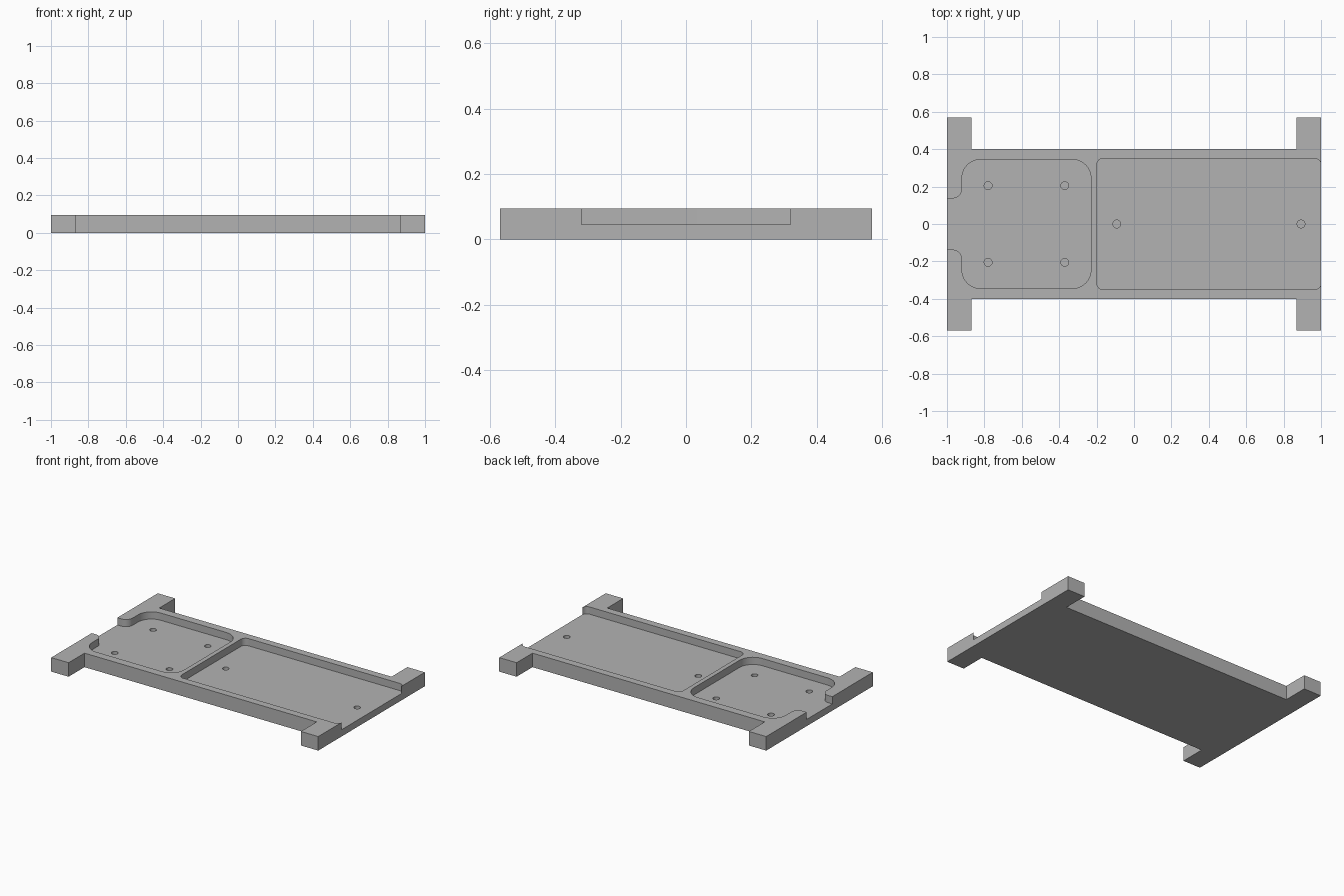
import bpy, bmesh, math
from mathutils import Vector

HEIGHT = 0.095
POCKET_FLOOR = 0.046
HOLE_FLOOR = 0.015

if "Cube" in bpy.data.objects:
    bpy.data.objects.remove(bpy.data.objects["Cube"], do_unlink=True)

grey = bpy.data.materials.new("machined grey")
grey.use_nodes = True
colour = (0.45, 0.45, 0.45, 1)
grey.diffuse_color = colour
grey.node_tree.nodes["Principled BSDF"].inputs["Base Color"].default_value = colour


def fillet(corners, steps=12):
    """Outline from right-angled corners (x, y, radius)."""
    outline = []
    for i, (x, y, r) in enumerate(corners):
        p = Vector((x, y))
        if r == 0:
            outline.append(p)
            continue
        u = (Vector(corners[i - 1][:2]) - p).normalized()
        v = (Vector(corners[(i + 1) % len(corners)][:2]) - p).normalized()
        for k in range(steps + 1):
            t = math.pi / 2 * k / steps
            outline.append(p + r * ((1 - math.sin(t)) * u + (1 - math.cos(t)) * v))
    return outline


def prism(name, outline, bottom, top):
    """Solid made by extruding a flat outline upward."""
    bm = bmesh.new()
    face = bm.faces.new([bm.verts.new((p[0], p[1], bottom)) for p in outline])
    raised = bmesh.ops.extrude_face_region(bm, geom=[face])["geom"]
    verts = [g for g in raised if isinstance(g, bmesh.types.BMVert)]
    bmesh.ops.translate(bm, vec=(0, 0, top - bottom), verts=verts)
    bmesh.ops.recalc_face_normals(bm, faces=bm.faces)
    mesh = bpy.data.meshes.new(name)
    bm.to_mesh(mesh)
    bm.free()
    mesh.materials.append(grey)
    obj = bpy.data.objects.new(name, mesh)
    bpy.context.collection.objects.link(obj)
    return obj


# Base plate with four corner ears: one quadrant outline, mirrored around
quarter = [(1, 0.57), (0.87, 0.57), (0.87, 0.4)]
half = quarter + [(-x, y) for x, y in reversed(quarter)]
plate = prism("base_plate", half + [(x, -y) for x, y in reversed(half)], 0, HEIGHT)

# Large pocket, breaking out at the right end
large = fillet([(-0.2, -0.35, 0.035), (1.0005, -0.35, 0.035),
                (1.0005, 0.35, 0.035), (-0.2, 0.35, 0.035)])

# Small pocket with a rounded entry channel at the left end
side = [(-1.05, 0.137, 0), (-0.92, 0.137, 0.05),
        (-0.92, 0.345, 0.1), (-0.23, 0.345, 0.1)]
small = fillet(side + [(x, -y, r) for x, y, r in reversed(side)])

cutters = [prism("large_pocket_cutter", large, POCKET_FLOOR, 0.2),
           prism("small_pocket_cutter", small, POCKET_FLOOR, 0.2)]

# Blind screw holes in the pocket floors
holes = [(x, y) for x in (-0.78, -0.37) for y in (-0.205, 0.205)]
holes += [(-0.092, 0), (0.893, 0)]
for x, y in holes:
    angles = [math.tau * k / 32 for k in range(32)]
    ring = [(x + 0.021 * math.cos(a), y + 0.021 * math.sin(a)) for a in angles]
    cutters.append(prism("screw_hole_cutter", ring, HOLE_FLOOR, 0.15))

# Cut, apply and tidy up
bpy.ops.object.select_all(action="DESELECT")
plate.select_set(True)
bpy.context.view_layer.objects.active = plate
for cutter in cutters:
    cutter.hide_render = True
    mod = plate.modifiers.new("cut", "BOOLEAN")
    mod.operation = "DIFFERENCE"
    mod.solver = "EXACT"
    mod.object = cutter
    bpy.ops.object.modifier_apply(modifier=mod.name)
    bpy.data.objects.remove(cutter, do_unlink=True)
bpy.ops.object.shade_smooth_by_angle(angle=math.radians(30))
